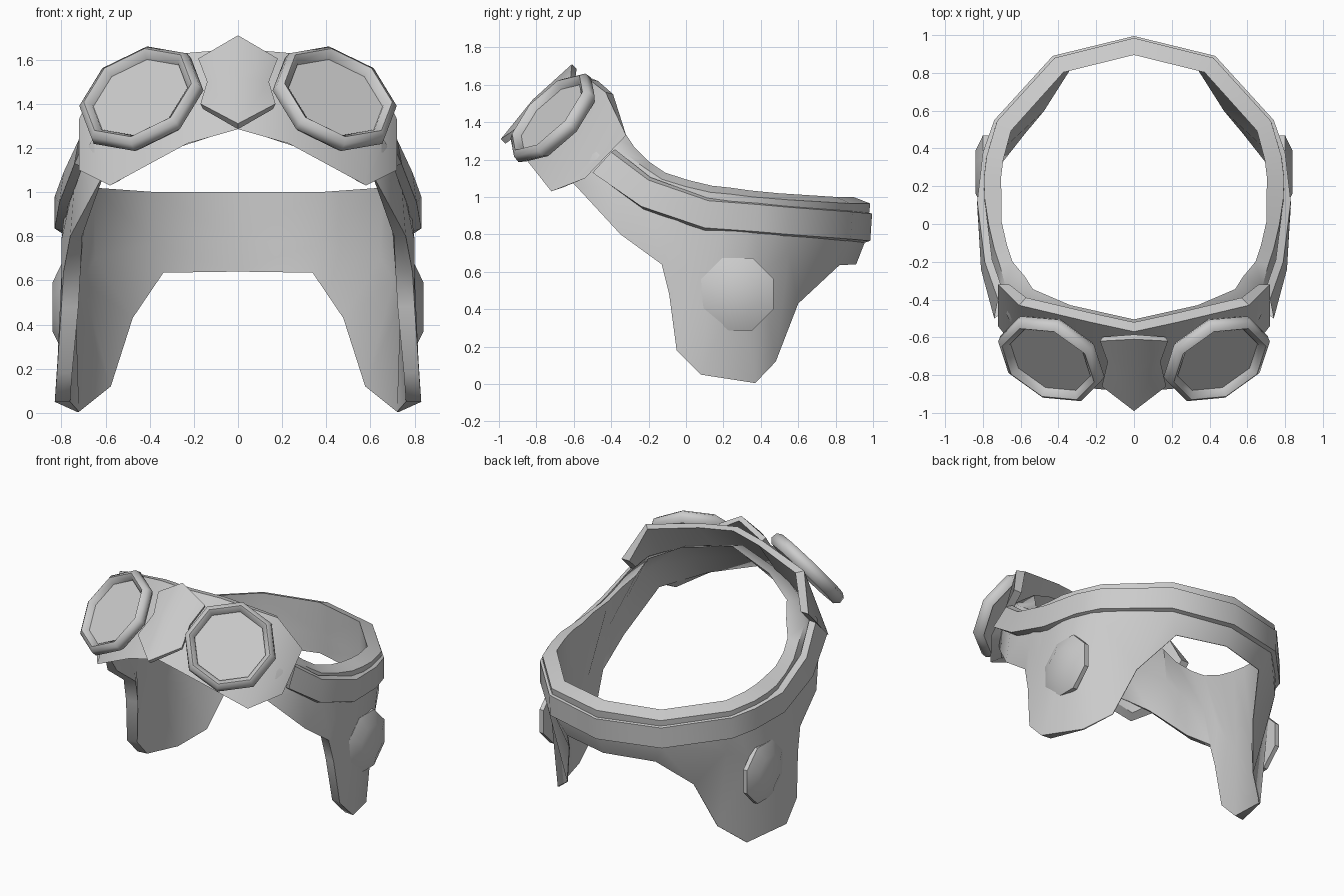
import bpy
from math import cos, sin, pi, radians
from mathutils import Vector, Matrix

if "Cube" in bpy.data.objects:
    bpy.data.objects.remove(bpy.data.objects["Cube"])


def finish(name, verts, faces, thickness=0.0, angle=40):
    """Mirror a half part across x, thicken it inwards and shade it."""
    me = bpy.data.meshes.new(name)
    me.from_pydata([tuple(v) for v in verts], [], faces)
    ob = bpy.data.objects.new(name, me)
    bpy.context.collection.objects.link(ob)
    m = ob.modifiers.new("mirror", 'MIRROR')
    m.use_clip = True
    m.merge_threshold = 0.002
    if thickness:
        s = ob.modifiers.new("thick", 'SOLIDIFY')
        s.thickness = thickness
        s.offset = -1
    dg = bpy.context.evaluated_depsgraph_get()
    mesh = bpy.data.meshes.new_from_object(ob.evaluated_get(dg))
    ob.modifiers.clear()
    ob.data = mesh
    bpy.ops.object.select_all(action='DESELECT')
    ob.select_set(True)
    bpy.context.view_layer.objects.active = ob
    bpy.ops.object.shade_smooth_by_angle(angle=radians(angle))
    return ob


def loft(name, stations, thickness=0.0, angle=40, closed=False, cap=False):
    """Loft columns of points; columns run from back to front on the +x side."""
    n = len(stations[0])
    verts = [p for col in stations for p in col]
    faces = [(i * n + j, (i + 1) * n + j, (i + 1) * n + (j + 1) % n, i * n + (j + 1) % n)
             for i in range(len(stations) - 1) for j in range(n if closed else n - 1)]
    if cap:
        faces.append(list(range(n)))
    return finish(name, verts, faces, thickness, angle)


def lathe(name, profile, matrix, phase, closed, seg=8, angle=40):
    """Revolve (radius, height) points; open profiles get end caps."""
    k = len(profile)
    verts = [matrix @ Vector((r * cos(phase + 2 * pi * i / seg),
                              r * sin(phase + 2 * pi * i / seg), h))
             for i in range(seg) for r, h in profile]
    faces = []
    for i in range(seg):
        a, b = i * k, (i + 1) % seg * k
        for j in range(k if closed else k - 1):
            j2 = (j + 1) % k
            faces.append((a + j, b + j, b + j2, a + j2))
    if not closed:
        faces.append([i * k for i in reversed(range(seg))])
        faces.append([i * k + k - 1 for i in range(seg)])
    return finish(name, verts, faces, 0, angle)


# Cap shell with ear flaps: outer top, middle and bottom of each column
cap = [
    [(0, .985, 1.0), (0, .965, .78), (0, .91, .64)],
    [(.42, .88, 1.0), (.41, .86, .77), (.34, .82, .635)],
    [(.725, .545, 1.02), (.70, .55, .70), (.48, .60, .43)],
    [(.78, .36, 1.035), (.77, .40, .60), (.58, .48, .12)],
    [(.795, .24, 1.05), (.80, .28, .50), (.73, .37, .005)],
    [(.79, .13, 1.06), (.80, .12, .50), (.83, .08, .05)],
    [(.77, .00, 1.09), (.80, .02, .62), (.82, -.05, .18)],
    [(.74, -.13, 1.13), (.80, -.08, .78), (.80, -.09, .48)],
    [(.71, -.22, 1.19), (.77, -.18, .92), (.79, -.13, .64)],
    [(.68, -.33, 1.27), (.74, -.33, 1.05), (.76, -.35, .80)],
    [(.60, -.44, 1.37), (.67, -.49, 1.22), (.62, -.59, 1.06)],
    [(.37, -.54, 1.47), (.37, -.64, 1.34), (.34, -.73, 1.18)],
    [(0, -.62, 1.54), (0, -.71, 1.42), (0, -.80, 1.29)],
]
# thickness of the lower edge: sharp at back and brow, thick on the flap front
edge = [0, 0, 0, 0, .01, .07, .07, .08, .08, .06, .01, 0, 0]
sections = []
for i, (t, m, b) in enumerate(cap):
    t, m, b = Vector(t), Vector(m), Vector(b)
    d = Vector(cap[min(i + 1, 12)][0]) - Vector(cap[max(i - 1, 0)][0])
    inward = Vector((d.y, -d.x, 0)).normalized()
    if i in (0, 12):
        inward = Vector((0, -1 if i == 0 else 1, 0))
    rim = .09 if t.y > 0 else .07 if i < 9 else .115
    sections.append([t - Vector((0, 0, .035)), m, b,
                     b + inward * max(edge[i], .004), m + inward * .065, t + inward * rim])
loft("cap_shell", sections, angle=45, closed=True)

# Goggle strap wrapped round the cap, edges tucked into the shell
strap = [
    [(0, .995, .91), (0, .985, .765)],
    [(.43, .89, .92), (.43, .88, .775)],
    [(.74, .55, .945), (.74, .55, .80)],
    [(.80, .38, .96), (.80, .38, .815)],
    [(.83, .12, .98), (.83, .10, .835)],
    [(.79, -.20, 1.09), (.81, -.24, .95)],
    [(.72, -.40, 1.24), (.74, -.50, 1.13)],
]
tuck = Vector((.95, .95, 1))
band = [[Vector(t) * tuck + Vector((0, 0, .015)), t, b,
         Vector(b) * tuck - Vector((0, 0, .015))] for t, b in strap]
loft("goggle_strap", band, closed=True, cap=False)

# Curved goggle mask
mask = [
    [(.72, -.32, 1.33), (.72, -.54, 1.10)],
    [(.61, -.43, 1.56), (.58, -.72, 1.03)],
    [(.23, -.52, 1.63), (.23, -.87, 1.22)],
    [(0, -.57, 1.65), (0, -.89, 1.285)],
]
shifts = [(-.06, 0, 0), (-.04, .04, -.01), (0, .05, -.01), (0, .05, -.01)]
shells = []
for (t, b), s in zip(mask, shifts):
    t, b, s = Vector(t), Vector(b), Vector(s)
    shells.append([t, b, b + s + Vector((0, .02, .03)), t + s])
loft("goggle_mask", shells, closed=True, cap=True)

# Faceted nose bridge between the lenses
bridge = [
    [(.18, -.62, 1.605), (.14, -.73, 1.50), (.17, -.86, 1.40)],
    [(0, -.61, 1.71), (0, -.82, 1.52), (0, -.99, 1.31)],
]
loft("nose_bridge", bridge, .035, 70)

# Octagonal lens rims and lenses, tilted up and outwards
n = Vector((.37, -.67, .635)).normalized()
u = Vector((-n.y, n.x, 0)).normalized()
v = n.cross(u)
tilt = Matrix.Translation((.44, -.715, 1.425)) @ Matrix((u, v, n)).transposed().to_4x4()
rim = [(.23, -.03), (.235, .015), (.265, .04), (.295, .02), (.30, -.02), (.27, -.05)]
lathe("lens_rim", rim[::-1], tilt, radians(-12), True, angle=60)
lathe("lens", [(.25, -.03), (.25, 0)], tilt, radians(-12), False)

# Ear discs on the flaps
side = Matrix.Translation((0, .275, .48)) @ Matrix(
    ((0, 0, 1), (1, 0, 0), (0, 1, 0))).to_4x4()
lathe("ear_disc", [(.21, .77), (.21, .80), (.12, .84)], side, pi / 8, False)
